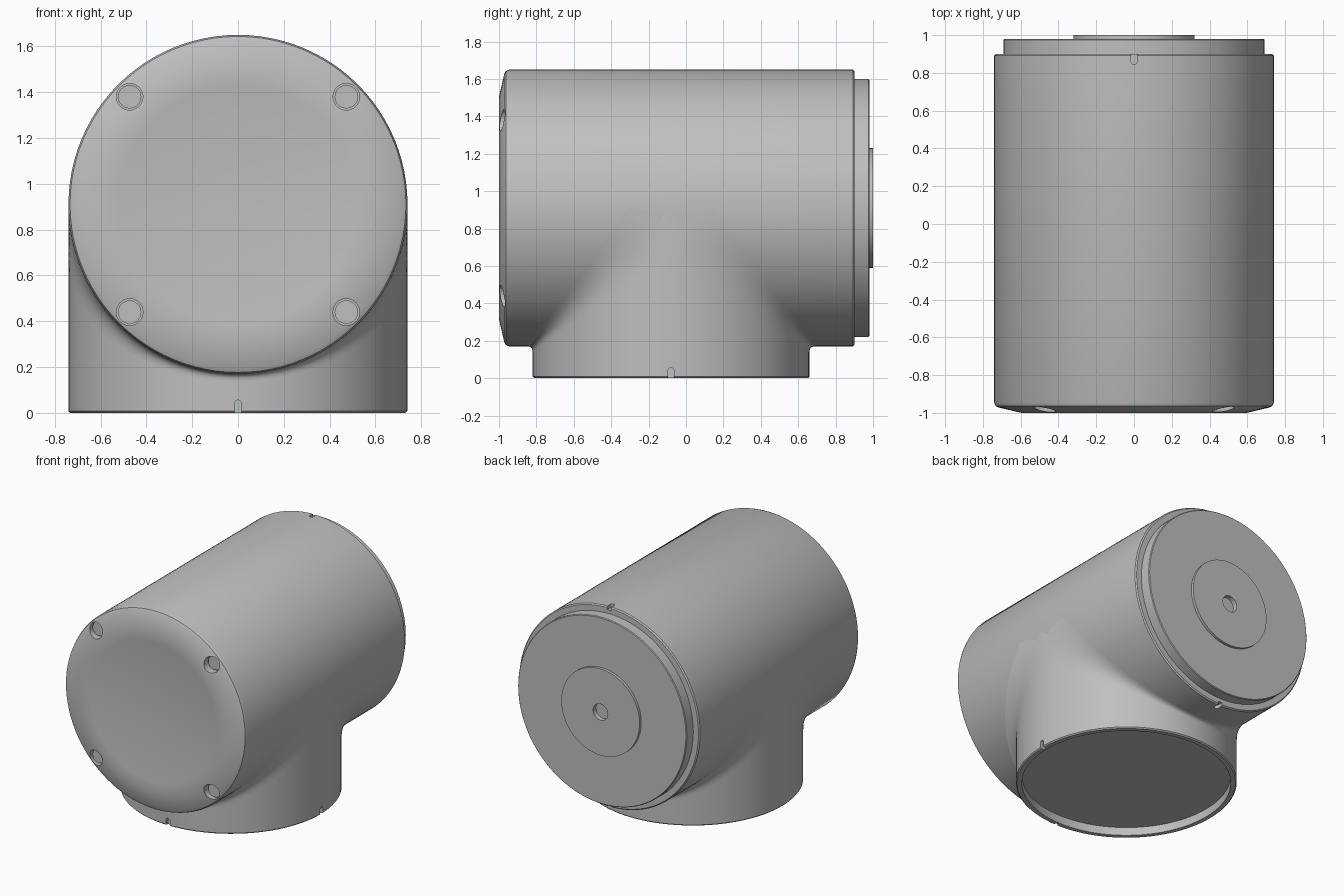
import bpy, bmesh, math
from mathutils import Matrix, Vector

cube = bpy.data.objects.get("Cube")
if cube:
    bpy.data.objects.remove(cube, do_unlink=True)

R = 0.74          # radius of both pipes
AXIS_Z = 0.91     # height of the horizontal pipe's axis
NECK_Y = -0.08    # centre of the vertical neck
SEG = 96

grey = bpy.data.materials.new("light_grey")
grey.use_nodes = True
COLOUR = (0.52, 0.52, 0.52, 1)
grey.diffuse_color = COLOUR
grey.node_tree.nodes["Principled BSDF"].inputs["Base Color"].default_value = COLOUR


def make(name, bm, recalc=True):
    bmesh.ops.remove_doubles(bm, verts=bm.verts, dist=1e-5)
    if recalc:
        bmesh.ops.recalc_face_normals(bm, faces=bm.faces)
    mesh = bpy.data.meshes.new(name)
    bm.to_mesh(mesh)
    bm.free()
    mesh.materials.append(grey)
    ob = bpy.data.objects.new(name, mesh)
    bpy.context.collection.objects.link(ob)
    return ob


def select(ob):
    bpy.ops.object.select_all(action='DESELECT')
    ob.select_set(True)
    bpy.context.view_layer.objects.active = ob


def smooth(ob, angle=30):
    select(ob)
    bpy.ops.object.shade_smooth_by_angle(angle=math.radians(angle))


def lathe(name, profile, along_y=False, centre=(0, 0, 0), seg=SEG):
    """Spin (radius, height) points about z, or about y."""
    bm = bmesh.new()
    verts = [bm.verts.new((r, 0, h)) for r, h in profile]
    edges = [bm.edges.new(pair) for pair in zip(verts, verts[1:])]
    bmesh.ops.spin(bm, geom=verts + edges, cent=(0, 0, 0), axis=(0, 0, 1),
                   angle=2 * math.pi, steps=seg, use_merge=True)
    if along_y:
        bm.transform(Matrix.Rotation(-math.pi / 2, 4, 'X'))
    bm.transform(Matrix.Translation(centre))
    return make(name, bm)


def cut(ob, cutters):
    for cutter in cutters:
        cutter.hide_render = True
        select(ob)
        mod = ob.modifiers.new("cut", 'BOOLEAN')
        mod.operation = 'DIFFERENCE'
        mod.solver = 'EXACT'
        mod.object = cutter
        bpy.ops.object.modifier_apply(modifier=mod.name)
        bpy.data.objects.remove(cutter, do_unlink=True)


def notch(origin, inward, out):
    """Round-ended slot cutter running inward from an edge."""
    v, w = Vector(inward), Vector(out)
    u = v.cross(w)
    half = 0.016
    outline = [(-half, -0.03)]
    for i in range(9):
        a = math.pi * (1 - i / 8)
        outline.append((half * math.cos(a), 0.04 + half * math.sin(a)))
    outline.append((half, -0.03))
    bm = bmesh.new()
    face = bm.faces.new([bm.verts.new(Vector(origin) + u * p + v * q - w * 0.025)
                         for p, q in outline])
    ext = bmesh.ops.extrude_face_region(bm, geom=[face])
    bmesh.ops.translate(bm, vec=w * 0.08,
                        verts=[g for g in ext["geom"] if isinstance(g, bmesh.types.BMVert)])
    return make("notch_cutter", bm)


# Horizontal pipe with a dished, chamfered front
RIM = 0.595
dish = [(RIM * i / 8, -0.97 - 0.03 * (i / 8) ** 2) for i in range(9)]
body = lathe("main_pipe", dish + [(0.715, -0.972), (0.733, -0.963), (R, -0.945),
                                  (R, 0.892), (0.732, 0.9), (0, 0.9)],
             True, (0, 0, AXIS_Z))

# Screw pockets and top and bottom notches
corners = [(sx * 0.473, AXIS_Z + sz * 0.47) for sx in (-1, 1) for sz in (-1, 1)]
pockets = [lathe("pocket_cutter", [(0, -1.1), (0.058, -1.1), (0.058, -0.935), (0, -0.935)],
                 True, (x, 0, z), 32) for x, z in corners]
cut(body, pockets + [notch((0, 0.9, AXIS_Z + s * R), (0, -1, 0), (0, 0, s))
                     for s in (-1, 1)])
smooth(body)

# Screws sunk in the pockets
for x, z in corners:
    smooth(lathe("front_screw", [(0, -0.95), (0.051, -0.95), (0.051, -0.92), (0, -0.92)],
                 True, (x, 0, z), 32))

# Rear cap with raised disc and centre hole
smooth(lathe("rear_cap", [(0, 0.965), (0.06, 0.965), (0.06, 1), (0.32, 1), (0.32, 0.98),
                          (0.685, 0.98), (0.69, 0.975), (0.69, 0.87), (0, 0.87)],
             True, (0, 0, AXIS_Z)))

# Vertical neck with recessed underside
neck = lathe("lower_neck", [(0, 0.06), (0.7, 0.06), (0.7, 0), (0.732, 0), (R, 0.008),
                            (R, AXIS_Z), (0, AXIS_Z)], centre=(0, NECK_Y, 0))
cut(neck, [notch((0, NECK_Y - R, 0), (0, 0, 1), (0, -1, 0)),
           notch((R, NECK_Y, 0), (0, 0, 1), (1, 0, 0))])
smooth(neck)

# Blend between the neck and the pipe, wide at the sides and tight underneath
ROWS, COLS = 40, 10
for sy, name in ((-1, "front_blend"), (1, "rear_blend")):
    bm = bmesh.new()
    for sx in (-1, 1):
        grid = []
        for i in range(ROWS + 1):
            t = math.pi / 2 * i / ROWS
            b, x = R * math.sin(t), R * math.cos(t)
            a = 0.23 + 0.54 * b / R
            row = []
            for j in range(COLS + 1):
                k = j / COLS
                y = (1 - k) ** 2 * a + 2 * k * (1 - k) * b + k * k * b
                z = (1 - k) ** 2 * b + 2 * k * (1 - k) * b + k * k * a
                row.append(bm.verts.new((sx * x, NECK_Y + sy * y, AXIS_Z - z)))
            grid.append(row)
        for r0, r1 in zip(grid, grid[1:]):
            for j in range(COLS):
                f = bm.faces.new((r0[j], r0[j + 1], r1[j + 1], r1[j]))
                f.normal_update()
                if f.normal.dot(Vector((sx, sy, -1))) < 0:
                    f.normal_flip()
    smooth(make(name, bm, recalc=False), 60)
